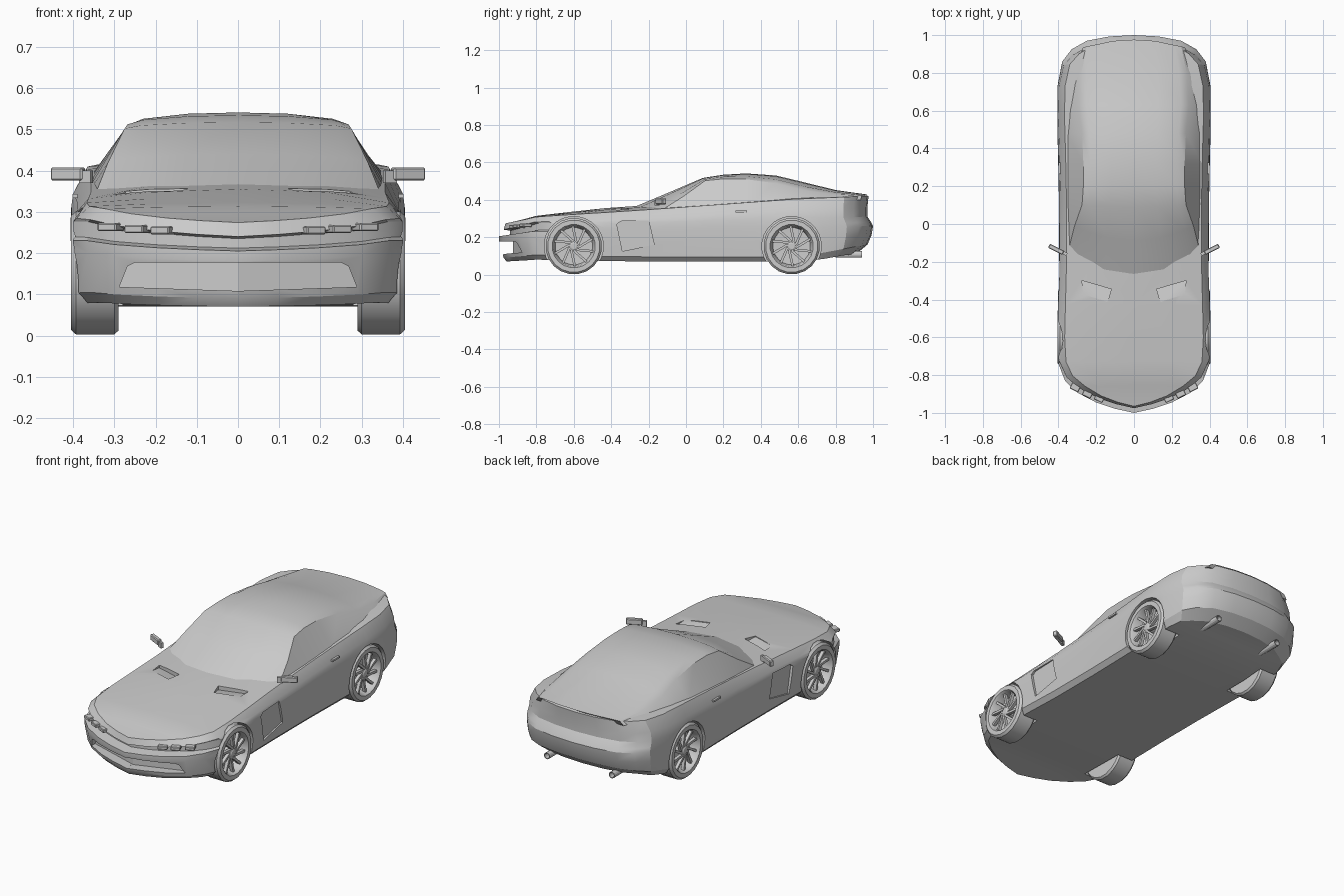
import bpy, bmesh, math
from mathutils import Matrix, Vector

if "Cube" in bpy.data.objects:
    bpy.data.objects.remove(bpy.data.objects["Cube"])


def mesh_obj(name, verts, faces):
    bm = bmesh.new()
    vs = [bm.verts.new(v) for v in verts]
    for f in faces:
        f = list(dict.fromkeys(f))
        if len(f) > 2:
            bm.faces.new([vs[i] for i in f])
    bmesh.ops.remove_doubles(bm, verts=bm.verts, dist=1e-5)
    bmesh.ops.recalc_face_normals(bm, faces=bm.faces)
    me = bpy.data.meshes.new(name)
    bm.to_mesh(me)
    bm.free()
    ob = bpy.data.objects.new(name, me)
    bpy.context.collection.objects.link(ob)
    return ob


def prism(name, low, high):
    n = len(low)
    sides = [(i, (i + 1) % n, n + (i + 1) % n, n + i) for i in range(n)]
    return mesh_obj(name, low + high, sides + [range(n), range(n, 2 * n)])


def box(name, loc, size, rot=(0, 0, 0), bevel=0.0):
    bm = bmesh.new()
    bmesh.ops.create_cube(bm, size=1)
    bmesh.ops.scale(bm, vec=size, verts=bm.verts)
    if bevel:
        bmesh.ops.bevel(bm, geom=bm.edges[:], offset=bevel, segments=1, affect='EDGES')
    me = bpy.data.meshes.new(name)
    bm.to_mesh(me)
    bm.free()
    ob = bpy.data.objects.new(name, me)
    ob.location, ob.rotation_euler = loc, rot
    bpy.context.collection.objects.link(ob)
    return ob


def revolve(name, profile, centre, axis='X', n=20):
    """Spin (along, radius) points around an axis through centre."""
    verts, faces, m = [], [], len(profile)
    for k in range(n):
        a = 2 * math.pi * (k + 0.5) / n
        for d, r in profile:
            c, s = r * math.cos(a), r * math.sin(a)
            p = Vector((d, c, s) if axis == 'X' else (c, d, s))
            verts.append(p + Vector(centre))
        for j in range(m - 1):
            k2 = (k + 1) % n
            faces.append((k * m + j, k * m + j + 1, k2 * m + j + 1, k2 * m + j))
    return mesh_obj(name, verts, faces)


def cut(target, cutter):
    mod = target.modifiers.new('cut', 'BOOLEAN')
    mod.operation, mod.solver, mod.object = 'DIFFERENCE', 'EXACT', cutter
    bpy.context.view_layer.objects.active = target
    bpy.ops.object.modifier_apply(modifier=mod.name)
    bpy.data.objects.remove(cutter)


def lerp_at(y, knots, vals):
    for a, b, p, q in zip(knots, knots[1:], vals, vals[1:]):
        if y <= b:
            t = max(0, (y - a) / (b - a))
            return p + (q - p) * t
    return vals[-1]


# Body: plan outlines stacked level by level, then capped by hood and floor
plan = [(0, -1), (.1, -.978), (.2, -.945), (.3, -.893), (.365, -.83), (.4, -.74),
        (.407, -.6), (.403, -.43), (.397, -.2), (.397, .1), (.402, .36), (.408, .57),
        (.405, .73), (.38, .86), (.33, .925), (.25, .97), (.13, .993), (0, 1)]
knots = (-1, -.83, -.3, .6, 1)
levels = [  # heights at the knots, then front / side / rear inset
    ((.07, .08, .07, .07, .11), .04, .03, .09),
    ((.09, .105, .095, .095, .16), .025, .006, .03),
    ((.18, .2, .19, .19, .21), .0, .0, .008),
    ((.205, .23, .23, .25, .26), .0, .0, .0),
    ((.212, .238, .25, .27, .28), .06, .0, .01),
    ((.235, .276, .28, .3, .31), .06, .002, .03),
    ((.24, .281, .3, .345, .36), .025, .008, .03),
    ((.274, .308, .34, .405, .42), .035, .04, .024)]
n = len(plan)
verts, faces, rings = [], [], []
for zs, fi, si, ri in levels:
    half = []
    for x, y in plan:
        fw = min(1, max(0, (-.68 - y) / .2))
        rw = min(1, max(0, (y - .75) / .18))
        half.append((x - si * min(1, x / .3), y + fi * fw - ri * rw, lerp_at(y, knots, zs)))
    ring = half + [(-x, y, z) for x, y, z in half[-2:0:-1]]
    rings.append(range(len(verts), len(verts) + len(ring)))
    verts += ring
for a, b in zip(rings, rings[1:]):
    for i in range(len(a)):
        j = (i + 1) % len(a)
        faces.append((a[i], a[j], b[j], b[i]))
for ring, crown in ((rings[0], 0), (rings[-1], .024)):
    rows = [[ring[0]] * 5]
    for i in range(1, n - 1):
        x, y, z = verts[ring[i]]
        h = crown * min(1, max(0, (y + .92) / .5)) * min(1, max(0, (1 - y) / .3))
        row = [ring[i]]
        for t in (.6, 0, -.6):
            row.append(len(verts))
            verts.append((x * t, y, z + h * (1 - t * t)))
        rows.append(row + [ring[-i]])
    rows.append([ring[n - 1]] * 5)
    for p, q in zip(rows, rows[1:]):
        faces += [(p[k], p[k + 1], q[k + 1], q[k]) for k in range(4)]
body = mesh_obj('body', verts, faces)

wheel_y = (-.6, .565)
for s in (1, -1):
    # wheel wells
    for y in wheel_y:
        cut(body, revolve('well_cutter', [(.28 * s, 0), (.28 * s, .159), (.5 * s, .159), (.5 * s, 0)],
                          (0, y, .152), n=24))
    # lower intake, back wall follows the nose
    pts = [(-.004, .177), (.25, .177), (.268, .168), (.288, .118), (-.004, .108)]
    cut(body, prism('intake_cutter', [(s * x, -1.1, z) for x, z in pts],
                    [(s * x, -.925 + .27 * x, z) for x, z in pts]))
    # side vent behind the front wheel
    pts = [(-.37, .27), (-.35, .285), (-.2, .29), (-.17, .16), (-.34, .125)]
    cut(body, prism('side_vent_cutter', [(s * .387, y, z) for y, z in pts],
                    [(s * .5, y, z) for y, z in pts]))
    # hood vent, sloping down towards the rear
    pts = [(.12, -.345), (.275, -.3), (.27, -.372), (.14, -.412)]
    cut(body, prism('hood_vent_cutter',
                    [(s * x, y, .335 if y > -.35 else .347) for x, y in pts],
                    [(s * x, y, .45) for x, y in pts]))

# Cabin: windscreen, roof and fastback lofted front to back
sections = [  # centre y, edge sweep, base half width, base z, roof half width, edge z, centre z
    (-.285, .16, .35, .33, .345, .345, .358), (-.09, .1, .355, .345, .315, .42, .44),
    (.09, .02, .357, .355, .275, .502, .517), (.2, 0, .36, .36, .268, .512, .534),
    (.32, 0, .36, .37, .268, .51, .541), (.48, 0, .358, .385, .275, .488, .53),
    (.63, 0, .35, .39, .29, .45, .494), (.8, -.01, .32, .4, .28, .43, .452),
    (.97, -.035, .27, .4, .25, .422, .428)]
verts, faces = [], []
for y, sweep, wb, zb, wr, ze, zc in sections:
    half = [(wb, zb), (wr, ze), (.86 * wr, ze + .5 * (zc - ze)), (.45 * wr, zc - .1 * (zc - ze)), (0, zc)]
    for x, z in half + [(-x, z) for x, z in half[-2::-1]]:
        verts.append((x, y + sweep * (abs(x) / wb) ** 2, z))
for k in range(len(sections) - 1):
    for j in range(9):
        a, b = k * 9 + j, k * 9 + (j + 1) % 9
        faces.append((a, b, b + 9, a + 9))
faces += [range(9), range(len(verts) - 9, len(verts))]
mesh_obj('cabin', verts, faces)

# Wheels: tyre and rim in one spun profile, plus slanted spokes and hub
tyre = [(.29, 0), (.29, .142), (.3, .151), (.393, .151), (.405, .14), (.405, .116),
        (.395, .109), (.35, .1), (.345, 0)]
for s, side in ((1, 'right'), (-1, 'left')):
    for y, end in zip(wheel_y, ('front', 'rear')):
        c = (0, y, .152)
        revolve(f'{end}_{side}_wheel', [(s * d, r) for d, r in tyre], c)
        revolve(f'{end}_{side}_hub', [(s * d, r) for d, r in
                                      ((.34, .024), (.388, .024), (.393, .016), (.393, 0))], c, n=12)
        for k in range(10):
            a = 2 * math.pi * k / 10
            p = Matrix.Rotation(a, 3, 'X') @ Vector((s * .381, .004, .063))
            box(f'{end}_{side}_spoke', p + Vector(c), (.018, .013, .09), (a + .22, 0, 0))

    # Door mirror with arm
    box(f'{side}_mirror', (s * .412, -.134, .392), (.085, .024, .032), (0, 0, s * .46), .004)
    box(f'{side}_mirror_arm', (s * .368, -.155, .385), (.03, .016, .03), (0, 0, s * .46))
    # Door handle
    box(f'{side}_door_handle', (s * .395, .295, .338), (.012, .06, .01))
    # Three lamps in the upper grille slot
    for x, y, z in ((.18, -.915, .255), (.243, -.892, .258), (.308, -.858, .263)):
        box(f'{side}_headlight', (s * x, y, z), (.05, .05, .019), (0, 0, s * .45), .003)
    # Exhaust tip
    revolve(f'{side}_exhaust', [(.8, 0), (.8, .018), (.94, .018), (.94, .014), (.9, .014), (.9, 0)],
            (s * .2, 0, .108), 'Y', 12)

bpy.ops.object.select_all(action='SELECT')
bpy.context.view_layer.objects.active = body
bpy.ops.object.shade_smooth_by_angle(angle=math.radians(25))
